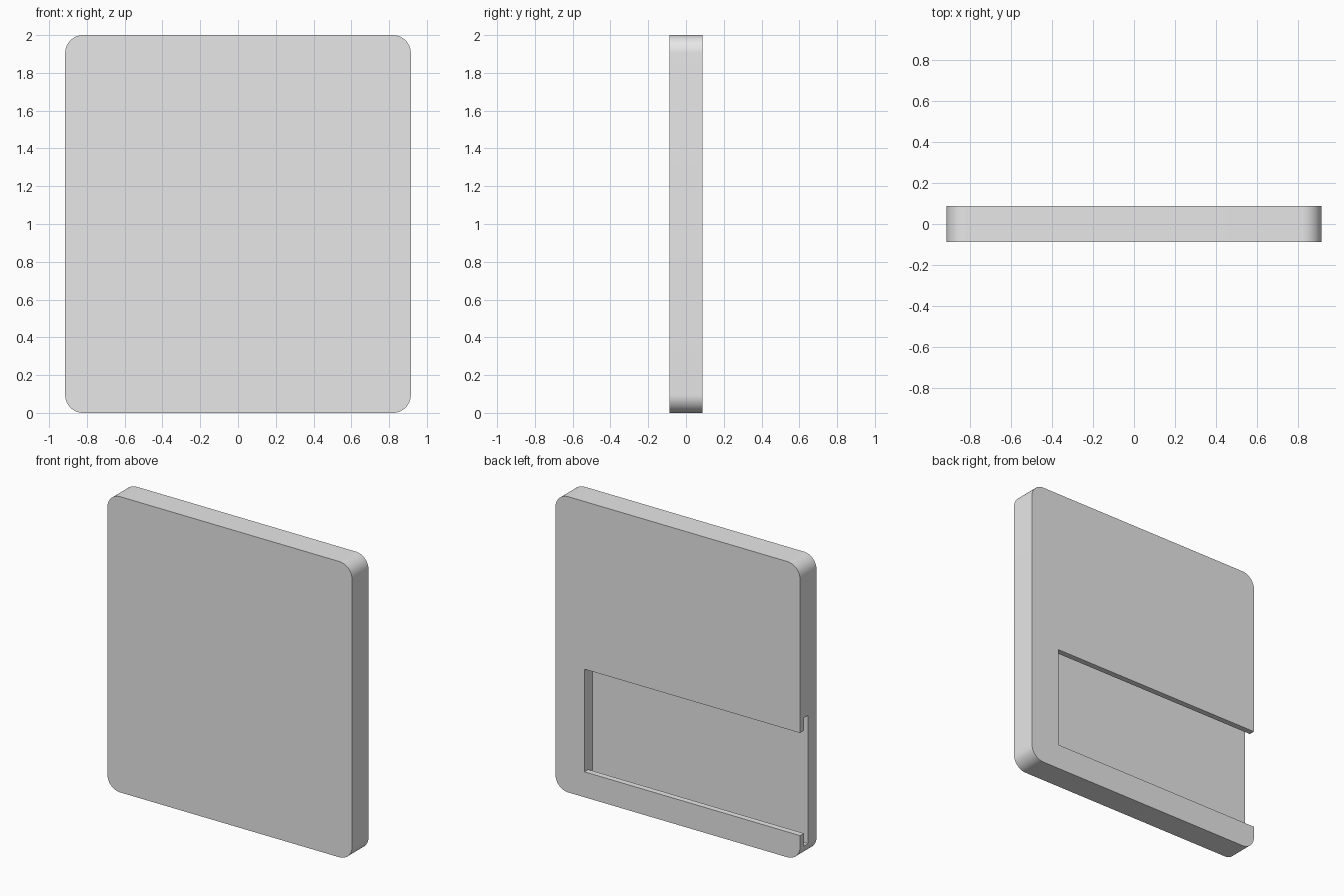
import bpy
import bmesh
from mathutils import Matrix, Vector

cube = bpy.data.objects.get("Cube")
if cube:
    bpy.data.objects.remove(cube, do_unlink=True)

WIDTH, DEPTH, HEIGHT = 1.83, 0.176, 2.0
RADIUS = 0.095
BACK = DEPTH / 2
SIDE = WIDTH / 2

grey = bpy.data.materials.new("plain grey")
grey.use_nodes = True
grey.diffuse_color = (0.8, 0.8, 0.8, 1)
grey.node_tree.nodes["Principled BSDF"].inputs["Base Color"].default_value = (0.8, 0.8, 0.8, 1)


def box(name, low, high):
    """Box between two opposite corners."""
    low, high = Vector(low), Vector(high)
    bm = bmesh.new()
    place = Matrix.Translation((low + high) / 2) @ Matrix.Diagonal((*(high - low), 1))
    bmesh.ops.create_cube(bm, size=1, matrix=place)
    mesh = bpy.data.meshes.new(name)
    bm.to_mesh(mesh)
    bm.free()
    mesh.materials.append(grey)
    obj = bpy.data.objects.new(name, mesh)
    bpy.context.collection.objects.link(obj)
    return obj


# Slab with four rounded corners
panel = box("panel", (-SIDE, -BACK, 0), (SIDE, BACK, HEIGHT))
bm = bmesh.new()
bm.from_mesh(panel.data)
corners = [e for e in bm.edges if abs(e.verts[0].co.y - e.verts[1].co.y) > DEPTH / 2]
bmesh.ops.bevel(bm, geom=corners, offset=RADIUS, segments=16, profile=0.5, affect='EDGES')
bm.to_mesh(panel.data)
bm.free()

# Undercut slot in the back, open at the -x side: narrow mouth, wider channel behind the lips
END, LIP, FLOOR = 0.698, BACK - 0.04, BACK - 0.086
cutters = [
    box("channel_cutter", (-SIDE - 0.1, FLOOR, 0.085), (END, LIP, 0.953)),
    box("mouth_cutter", (-SIDE - 0.1, FLOOR + 0.01, 0.172), (END, BACK + 0.1, 0.866)),
]
bpy.context.view_layer.objects.active = panel
for cutter in cutters:
    cutter.hide_render = True
    cut = panel.modifiers.new(cutter.name, 'BOOLEAN')
    cut.operation = 'DIFFERENCE'
    cut.solver = 'EXACT'
    cut.object = cutter
    bpy.ops.object.modifier_apply(modifier=cut.name)
    bpy.data.objects.remove(cutter, do_unlink=True)

# Smooth corners, crisp edges
bpy.ops.object.select_all(action='DESELECT')
panel.select_set(True)
bpy.ops.object.shade_smooth_by_angle(angle=0.52)
